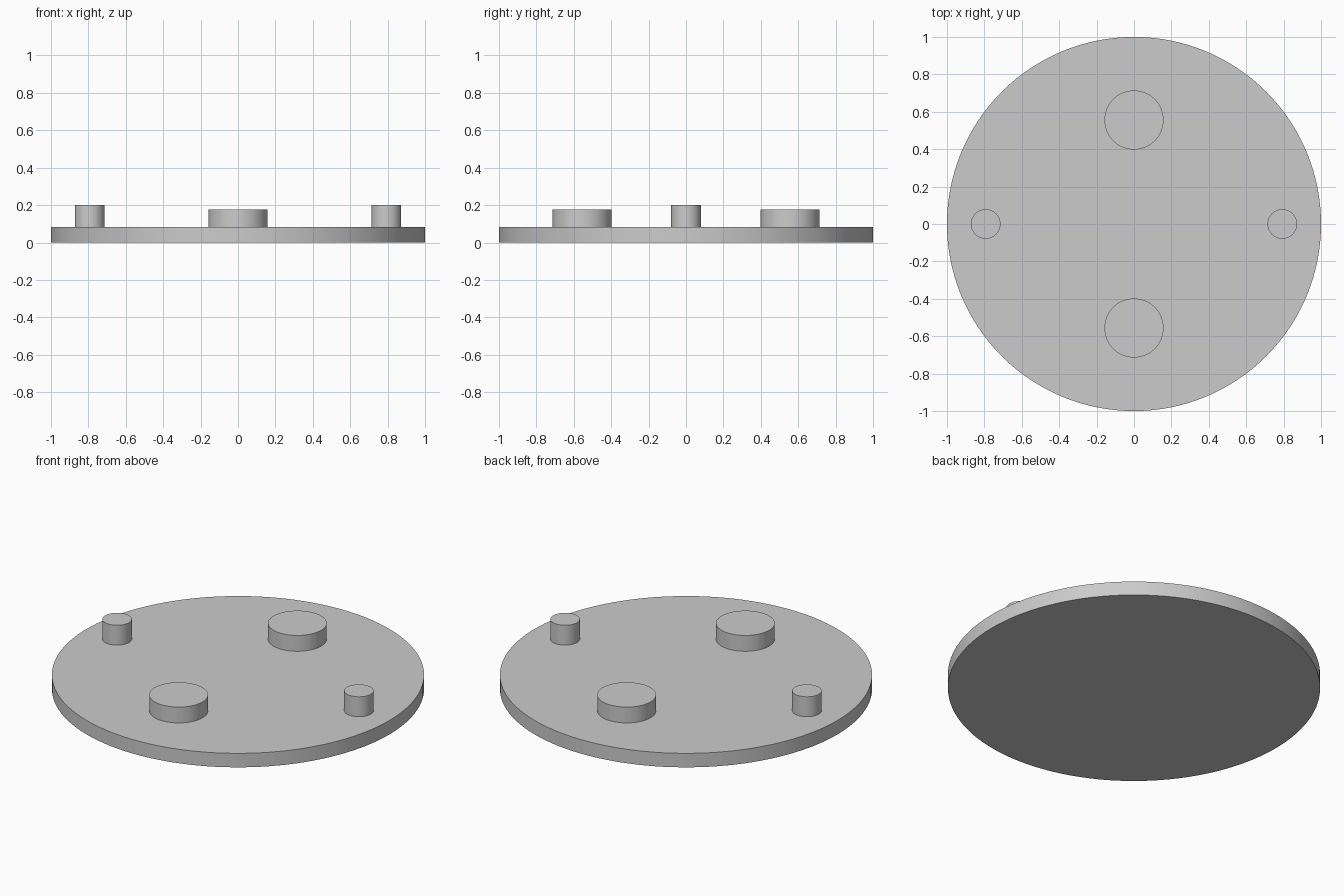
import bpy
import math

cube = bpy.data.objects.get("Cube")
if cube:
    bpy.data.objects.remove(cube, do_unlink=True)

GREY = (0.6, 0.6, 0.6, 1.0)
grey = bpy.data.materials.new("plain_grey")
grey.use_nodes = True
grey.diffuse_color = GREY
grey.node_tree.nodes["Principled BSDF"].inputs["Base Color"].default_value = GREY

PLATE_TOP = 0.083


def disc(name, radius, bottom, top, x=0.0, y=0.0, sides=64):
    """Upright cylinder with smooth sides and sharp rims."""
    bpy.ops.mesh.primitive_cylinder_add(
        vertices=sides, radius=radius, depth=top - bottom,
        location=(x, y, (bottom + top) / 2))
    obj = bpy.context.object
    obj.name = name
    obj.data.materials.append(grey)
    bpy.ops.object.shade_smooth_by_angle(angle=math.radians(30))
    return obj


# Round base plate
disc("base_plate", 1.0, 0.0, PLATE_TOP, sides=128)

# Wide low bosses at front and back
for side, sign in (("front", -1), ("back", 1)):
    disc(side + "_boss", 0.158, PLATE_TOP, 0.177, y=sign * 0.556)

# Narrow taller pegs at left and right
for side, sign in (("left", 1), ("right", -1)):
    disc(side + "_peg", 0.079, PLATE_TOP, 0.201, x=sign * 0.793)
